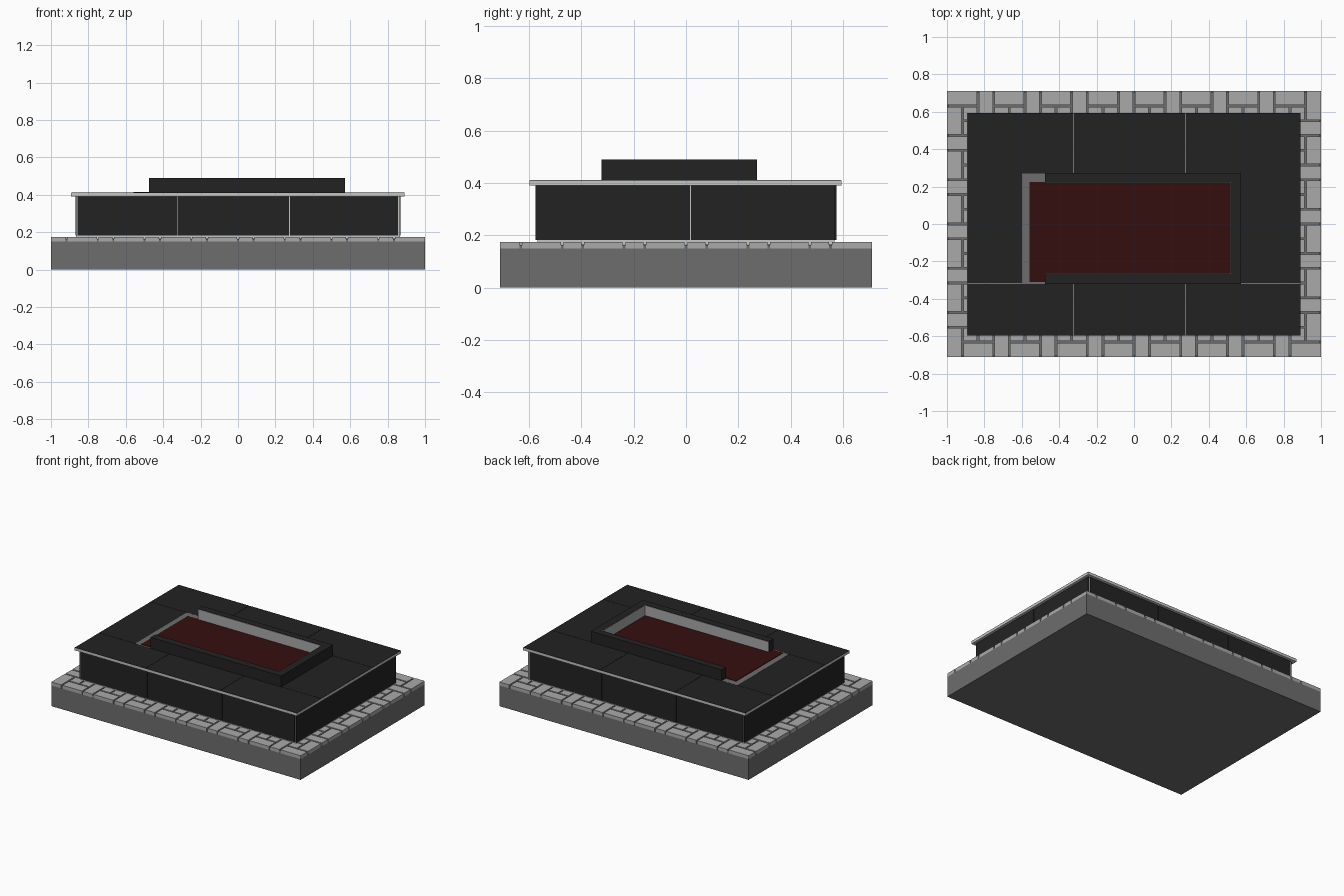
import bpy, bmesh
from mathutils import Matrix


def material(name, rgb):
    m = bpy.data.materials.new(name)
    m.diffuse_color = (*rgb, 1)
    return m


STONE = material("mid_grey", (0.155, 0.155, 0.155))
PAVER = material("paver_grey", (0.40, 0.40, 0.40))
TRIM = material("light_trim", (0.55, 0.57, 0.55))
BLACK = material("black", (0.0165, 0.0165, 0.0165))
RED = material("dark_red", (0.036, 0.0045, 0.005))


def boxes(name, mat, spans):
    """One object out of boxes given as (x0, x1, y0, y1, z0, z1)."""
    bm = bmesh.new()
    for x0, x1, y0, y1, z0, z1 in spans:
        t = Matrix.Translation(((x0 + x1) / 2, (y0 + y1) / 2, (z0 + z1) / 2))
        s = Matrix.Diagonal((x1 - x0, y1 - y0, z1 - z0, 1))
        bmesh.ops.create_cube(bm, size=1, matrix=t @ s)
    me = bpy.data.meshes.new(name)
    bm.to_mesh(me)
    bm.free()
    me.materials.append(mat)
    ob = bpy.data.objects.new(name, me)
    bpy.context.collection.objects.link(ob)
    return ob


# Foundation block
boxes("foundation", STONE, [(-1, 1, -0.71, 0.71, 0, 0.15)])
boxes("paving_bed", STONE, [(-0.995, 0.995, -0.705, 0.705, 0.15, 0.163)])

# Pinwheel paving: four two-by-one pavers around a small one, 8 x 6 cells
CX, CY, G = 2 / 24, 1.42 / 18, 0.005
PINWHEEL = [(0, 0, 1, 2), (1, 0, 2, 1), (2, 1, 1, 2), (0, 2, 2, 1), (1, 1, 1, 1)]
pavers = []
for i in range(8):
    for j in range(6):
        for c, r, w, h in PINWHEEL:
            x0, y0 = -1 + (3 * i + c) * CX, -0.71 + (3 * j + r) * CY
            x1, y1 = x0 + w * CX, y0 + h * CY
            # outer edges stay flush with the foundation
            pavers.append((x0 if x0 < -0.99 else x0 + G,
                           x1 if x1 > 0.99 else x1 - G,
                           y0 if y0 < -0.70 else y0 + G,
                           y1 if y1 > 0.70 else y1 - G, 0.15, 0.175))
boxes("pavers", PAVER, pavers)

# Body core and its black cladding panels
boxes("body_core", TRIM, [(-0.866, 0.866, -0.568, 0.568, 0.165, 0.39)])
panels = []
for x0, x1 in ((-0.858, -0.327), (-0.323, 0.273), (0.277, 0.855)):
    panels += [(x0, x1, -0.574, -0.566, 0.182, 0.39),
               (x0, x1, 0.566, 0.574, 0.182, 0.39)]
for y0, y1 in ((-0.574, 0.015), (0.019, 0.57)):
    panels += [(-0.87, -0.864, y0, y1, 0.182, 0.39),
               (0.864, 0.87, y0, y1, 0.182, 0.39)]
boxes("cladding_panels", BLACK, panels)

# Overhanging deck slab with black top sheets and hairline seams
boxes("deck_slab", TRIM, [(-0.892, 0.89, -0.597, 0.594, 0.39, 0.409)])
sheets = [(-0.891, -0.60, -0.319, 0.269, 0.405, 0.411),
          (0.57, 0.889, -0.319, 0.269, 0.405, 0.411)]
for x0, x1 in ((-0.891, -0.326), (-0.324, 0.274), (0.276, 0.889)):
    sheets += [(x0, x1, -0.596, -0.321, 0.405, 0.411),
               (x0, x1, 0.271, 0.593, 0.405, 0.411)]
boxes("deck_sheets", BLACK, sheets)

# Inset bed: grey border plate with dark red floor
boxes("bed_border", STONE, [(-0.60, 0.57, -0.32, 0.27, 0.405, 0.4112)])
boxes("bed_floor", RED, [(-0.56, 0.54, -0.31, 0.225, 0.408, 0.4145)])

# Raised rim on three sides, open at the left
boxes("rim_wall", BLACK, [(-0.477, 0.572, -0.322, -0.268, 0.405, 0.49),
                          (-0.477, 0.572, 0.222, 0.272, 0.405, 0.49),
                          (0.517, 0.572, -0.268, 0.222, 0.405, 0.49)])
# Light lining on the inner faces and open ends of the rim
boxes("rim_lining", PAVER, [(-0.476, 0.517, -0.269, -0.265, 0.41, 0.488),
                            (-0.476, 0.517, 0.219, 0.223, 0.41, 0.488),
                            (0.514, 0.518, -0.265, 0.219, 0.41, 0.488)])
